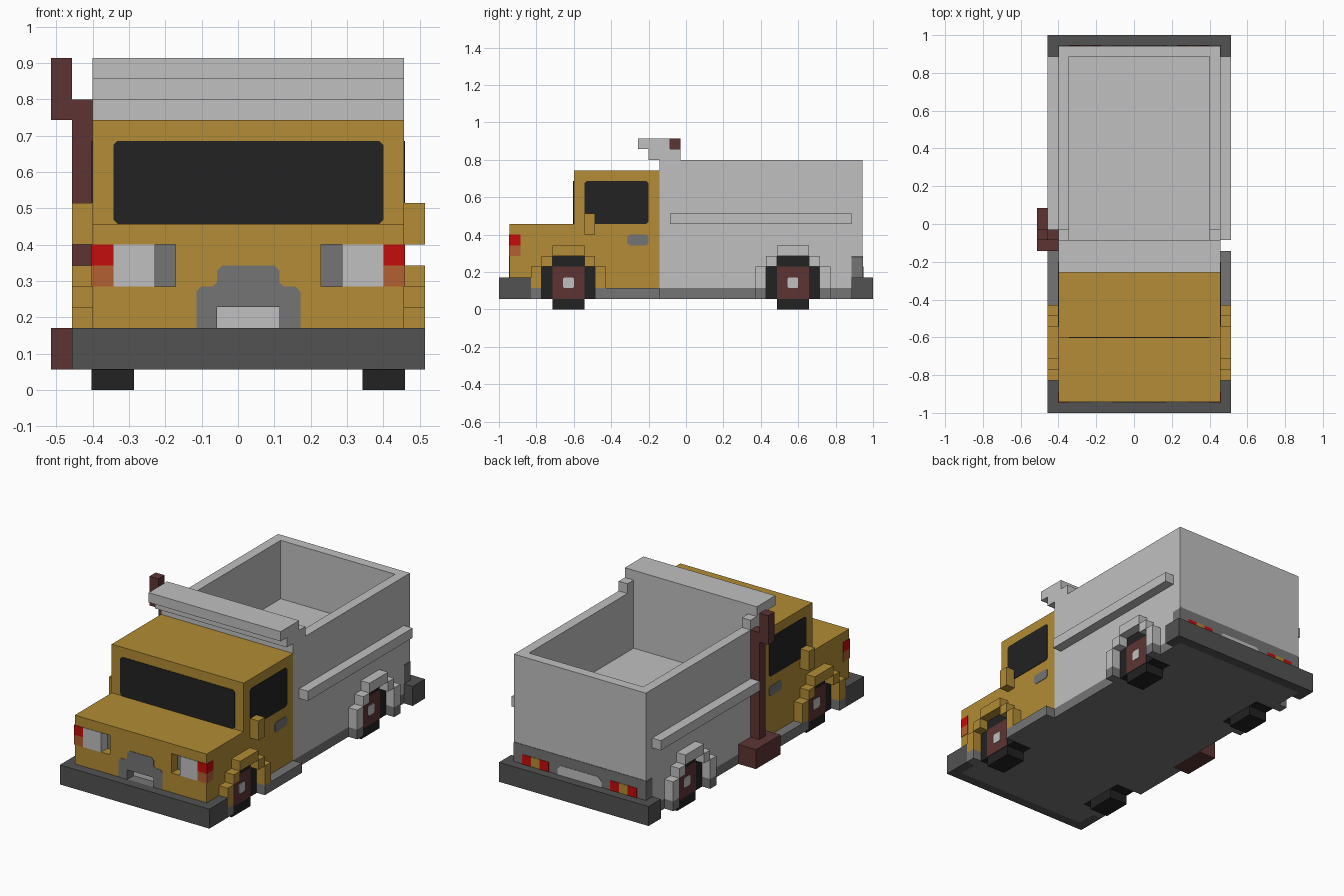
import bpy, bmesh
from mathutils import Vector

cube = bpy.data.objects.get("Cube")
if cube:
    bpy.data.objects.remove(cube, do_unlink=True)

V = 2 / 35   # one block; x is counted from the body centreline, y from the front, z from the ground
E = 0.05     # thickness of painted plates, in blocks


def place(x, y, z):
    return Vector(((x + 0.5) * V, (y - 17.5) * V, z * V))


def material(name, rgb):
    lin = [((c / 255 + 0.055) / 1.055) ** 2.4 if c > 10 else c / 255 / 12.92 for c in rgb]
    m = bpy.data.materials.new(name)
    m.use_nodes = True
    m.diffuse_color = (*lin, 1)
    m.node_tree.nodes["Principled BSDF"].inputs["Base Color"].default_value = (*lin, 1)
    return m


GOLD = material("gold paint", (179, 140, 54))
LIGHT = material("light grey", (192, 192, 192))
MID = material("mid grey", (117, 117, 117))
DARK = material("dark grey", (82, 82, 82))
BLACK = material("black", (34, 34, 34))
MAROON = material("maroon", (94, 52, 52))
RED = material("red", (196, 12, 12))
ORANGE = material("orange", (178, 96, 50))


def finish(name, bm, *mats):
    bmesh.ops.recalc_face_normals(bm, faces=bm.faces)
    me = bpy.data.meshes.new(name)
    bm.to_mesh(me)
    bm.free()
    for m in mats:
        me.materials.append(m)
    ob = bpy.data.objects.new(name, me)
    bpy.context.collection.objects.link(ob)
    return ob


def box(name, xs, ys, zs, *mats):
    bm = bmesh.new()
    bmesh.ops.create_cube(bm, size=1)
    for v in bm.verts:
        v.co = place(*(r[0] if c < 0 else r[1] for r, c in zip((xs, ys, zs), v.co)))
    return finish(name, bm, *mats)


def prism(name, points, axis, lo, hi, mat):
    """Extrude an outline: (x, z) points along y, or (y, z) points along x."""
    bm = bmesh.new()
    if axis == "y":
        ends = [[bm.verts.new(place(a, d, b)) for a, b in points] for d in (lo, hi)]
    else:
        ends = [[bm.verts.new(place(d, a, b)) for a, b in points] for d in (lo, hi)]
    for ring in ends:
        bm.faces.new(ring)
    n = len(points)
    for i in range(n):
        j = (i + 1) % n
        bm.faces.new((ends[0][i], ends[0][j], ends[1][j], ends[1][i]))
    return finish(name, bm, mat)


def rounded(a0, a1, b0, b1, c=0.2):
    return [(a0 + c, b0), (a1 - c, b0), (a1, b0 + c), (a1, b1 - c),
            (a1 - c, b1), (a0 + c, b1), (a0, b1 - c), (a0, b0 + c)]


def carve(ob, *ranges):
    for r in ranges:
        cutter = box("cutter", *r)
        cutter.hide_render = True
        mod = ob.modifiers.new("cut", "BOOLEAN")
        mod.operation, mod.solver, mod.object = "DIFFERENCE", "EXACT", cutter
        bpy.context.view_layer.objects.active = ob
        bpy.ops.object.modifier_apply(modifier=mod.name)
        bpy.data.objects.remove(cutter, do_unlink=True)


def side(s, a, b):
    return (a, b) if s > 0 else (-b, -a)


# Chassis, hood, cab and open load bed
box("chassis", (-7.5, 7.5), (1, 34), (1, 2), MID)
hood = box("hood", (-7.5, 7.5), (1, 7), (2, 8), GOLD, LIGHT, MID)
carve(hood, ((-1.5, 1.5), (0, 2), (3, 4)),
      ((-4.5, -3.5), (0, 2), (5, 7)), ((3.5, 4.5), (0, 2), (5, 7)))
for f in hood.data.polygons:   # colour the insides of the recesses
    x, y = f.center.x / V - 0.5, f.center.y / V + 17.5
    if 1.2 < y < 2.2:
        back = f.normal.y < -0.9
        if abs(x) < 2:
            f.material_index = 1 if back else 2
        elif back:
            f.material_index = 2
        elif abs(x) > 4.4:
            f.material_index = 1
box("cab", (-7.5, 7.5), (7, 15), (2, 13), GOLD)
bed = box("load_bed", (-7.5, 7.5), (15, 34), (2, 14), LIGHT)
carve(bed, ((-6.5, 6.5), (16, 33), (8, 15)))

# Bed canopy reaching over the cab
box("canopy_top", (-7.5, 7.5), (13, 16), (15, 16), LIGHT)
box("canopy_base", (-7.5, 7.5), (14, 16), (14, 15), LIGHT)

# Bumpers
box("front_bumper", (-8.5, 8.5), (0, 1), (1, 3), DARK)
box("rear_bumper", (-8.5, 8.5), (34, 35), (1, 3), DARK)

# Windscreen and grille
prism("windscreen", rounded(-6.5, 6.5, 8, 12), "y", 7 - E, 7.1, BLACK)
half = [(1.5, 3), (1.5, 4)]
outer = [(2.5, 3), (2.5, 4.75), (2.25, 5), (1.7, 5), (1.5, 5.2), (1.5, 5.75), (1.25, 6)]
right_edge = half[::-1] + outer
left_edge = [(-x, z) for x, z in reversed(right_edge)]
prism("grille", right_edge + left_edge, "y", 1 - E, 1, MID)

# Rear lower band, with a number plate panel
prism("rear_band", rounded(-7.54, 7.54, 2, 5, 0.1), "y", 33.0, 34 + E, MID)
prism("rear_panel", [(-2.5, 3), (2.5, 3), (2.5, 3.6), (2.1, 4), (-2.1, 4), (-2.5, 3.6)],
      "y", 34, 34 + 2 * E, LIGHT)

for s, word in ((1, "left"), (-1, "right")):
    out = side(s, 7.5, 8.5)
    skin = side(s, 7.4, 7.5 + E)

    # Bumper ends, side step, mirror, rail and canopy foot
    box(word + "_front_bumper_end", out, (1, 3), (1, 3), DARK)
    box(word + "_rear_bumper_end", out, (33, 34), (1, 3), DARK)
    box(word + "_side_step", out, (10, 15), (1, 2), MID)
    box(word + "_mirror", out, (8, 9), (7, 9), GOLD)
    box(word + "_bed_rail", out, (16 if s > 0 else 17, 33), (8, 9), LIGHT)
    box(word + "_canopy_foot", side(s, 6.5, 7.5), (16, 17), (14, 15), LIGHT)

    # Side window and door handle
    prism(word + "_window", rounded(8, 14, 8, 12), "x", *skin, BLACK)
    prism(word + "_door_handle", rounded(12, 14, 6, 7), "x", *skin, MID)

    # Headlight and corner lamps
    box(word + "_headlight", side(s, 4.5, 6.5), (1 - E, 1.1), (5, 7), LIGHT)
    corner = side(s, 6.5, 7.5 + E)
    box(word + "_corner_lamp", corner, (1 - E, 2), (6, 7), RED)
    box(word + "_indicator", corner, (1 - E, 2), (5, 6), ORANGE)

    # Rear lights
    for i, mat in enumerate((RED, GOLD, RED)):
        box(f"{word}_rear_light_{i + 1}", side(s, 3.5 + i, 4.5 + i),
            (34, 34 + 2 * E), (3, 4), mat)

    # Wheels and stepped fenders
    for y, end, paint in ((6.5, "front", GOLD), (27.5, "rear", LIGHT)):
        name = f"{word}_{end}_"
        tyre = [(-1.5, 0), (1.5, 0), (1.5, 0.96), (2.5, 0.96), (2.5, 4), (1.5, 4),
                (1.5, 5), (-1.5, 5), (-1.5, 4), (-2.5, 4), (-2.5, 0.96), (-1.5, 0.96)]
        prism(name + "tyre", [(y + a, b) for a, b in tyre], "x", *side(s, 5.5, 7.5 + E), BLACK)
        box(name + "wheel", side(s, 7.4, 7.5 + 2 * E), (y - 1.5, y + 1.5), (1, 4), MAROON)
        prism(name + "hub", rounded(y - 0.5, y + 0.5, 2, 3, 0.12), "x",
              *side(s, 7.4, 7.5 + 3 * E), LIGHT)
        box(name + "fender_top", out, (y - 1.5, y + 1.5), (5, 6), paint)
        for d, part in ((-1, "fore"), (1, "aft")):
            step = sorted((y + d * 1.5, y + d * 2.5))
            post = sorted((y + d * 2.5, y + d * 3.5))
            box(f"{name}fender_{part}_step", out, step, (4, 5), paint)
            box(f"{name}fender_{part}_post", out, post, (2, 4), paint)
            box(f"{name}fender_{part}_foot", out, post, (1, 2), MID)

# Exhaust stack on the right side
box("exhaust_base", (-9.5, -7.5), (15, 19), (1, 3), MAROON)
box("exhaust_pipe", (-8.5, -7.5), (16, 17), (3, 14), MAROON)
box("exhaust_tip", (-9.5, -8.5), (16, 17), (13, 16), MAROON)
